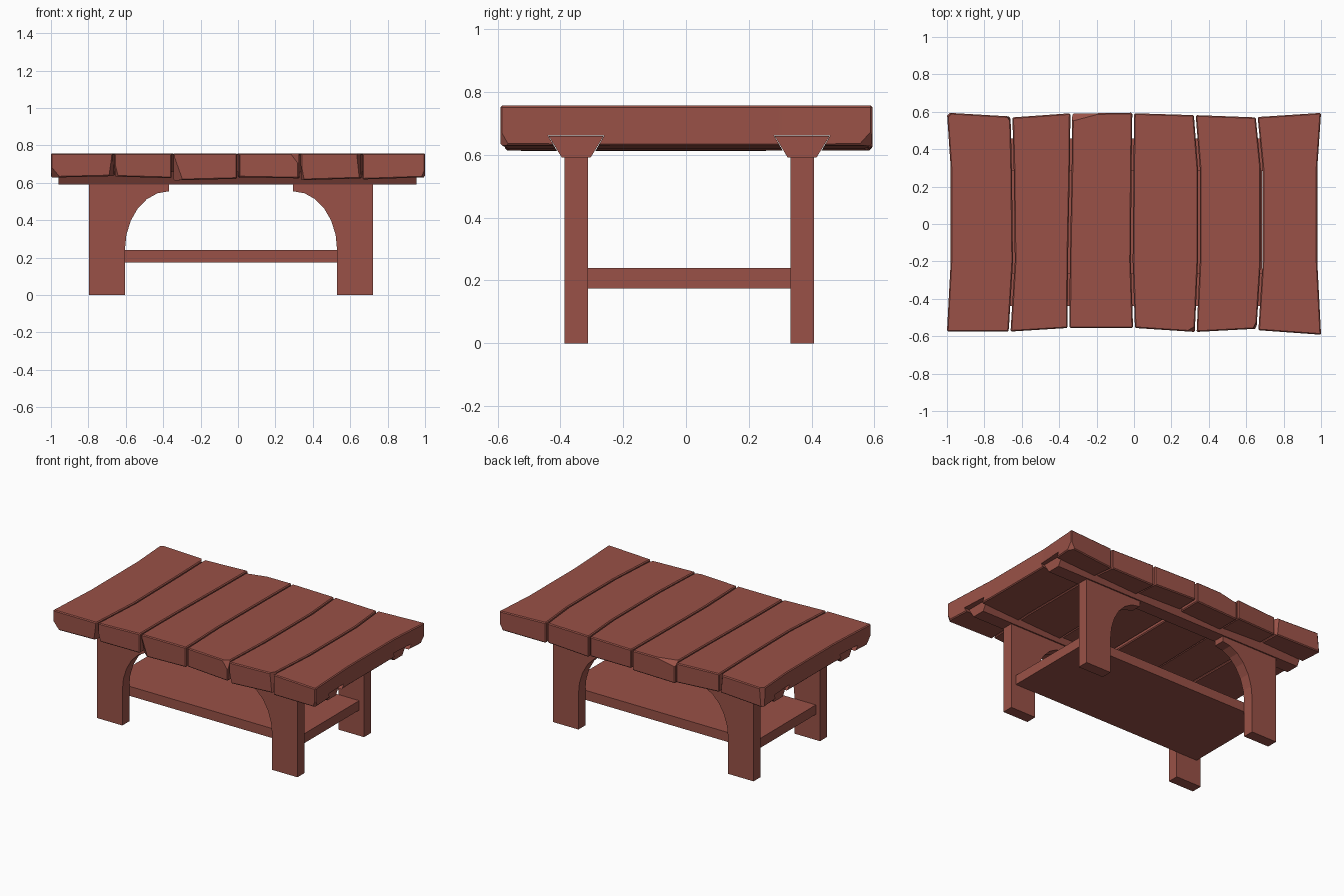
import bpy, bmesh, math
from mathutils import Vector

if "Cube" in bpy.data.objects:
    bpy.data.objects.remove(bpy.data.objects["Cube"])

wood = bpy.data.materials.new("red brown wood")
wood.diffuse_color = (0.32, 0.083, 0.063, 1)
wood.use_nodes = True
wood.node_tree.nodes["Principled BSDF"].inputs["Base Color"].default_value = wood.diffuse_color

CX = -0.0375                      # centre of the underframe in x
RAIL_Y = (-0.35, 0.37)            # rail / leg lines


def finish(name, bm):
    bmesh.ops.recalc_face_normals(bm, faces=bm.faces)
    me = bpy.data.meshes.new(name)
    bm.to_mesh(me)
    bm.free()
    me.materials.append(wood)
    ob = bpy.data.objects.new(name, me)
    bpy.context.collection.objects.link(ob)
    return ob


def prism(profile, offset):
    """Closed solid: planar profile points swept along an offset vector."""
    bm = bmesh.new()
    f = bm.faces.new([bm.verts.new(p) for p in profile])
    ext = bmesh.ops.extrude_face_region(bm, geom=[f], use_keep_orig=True)
    vs = [v for v in ext["geom"] if isinstance(v, bmesh.types.BMVert)]
    bmesh.ops.translate(bm, vec=offset, verts=vs)
    bmesh.ops.recalc_face_normals(bm, faces=bm.faces)
    return bm


def dovetail(name, y, x0, x1, grow=0.0):
    zb, zt = 0.592 - grow, 0.66 + grow
    b, t = 0.046 + grow, 0.0875 + grow
    pts = [(x0, y - b, zb), (x0, y + b, zb), (x0, y + t, zt), (x0, y - t, zt)]
    return finish(name, prism(pts, (x1 - x0, 0, 0)))


# Tabletop planks: wavy seams between them, sampled at front, -0.2, 0.3, back
seams = [(-1.0, -0.98, -0.98, -1.0), (-0.665, -0.642, -0.648, -0.655),
         (-0.35, -0.348, -0.338, -0.335), (0.0, -0.012, -0.008, -0.004),
         (0.33, 0.347, 0.347, 0.325), (0.66, 0.683, 0.683, 0.656),
         (1.0, 0.98, 0.98, 1.0)]
front_y = [(-0.575, -0.575), (-0.575, -0.556), (-0.556, -0.556),
           (-0.556, -0.577), (-0.577, -0.56), (-0.568, -0.592)]
back_y = [(0.595, 0.575), (0.57, 0.592), (0.59, 0.595),
          (0.592, 0.582), (0.582, 0.57), (0.572, 0.594)]
bottom_z = [(0.628, 0.636), (0.634, 0.625), (0.613, 0.622),
            (0.63, 0.624), (0.614, 0.624), (0.618, 0.63)]
# Chipped corners: plank, side x, side y, side z, cut sizes along x / y / z
chips = [(0, -1, -1, -1, .05, .05, .06), (0, 1, -1, -1, .02, .07, .14),
         (0, -1, 1, 1, .03, .03, .3), (0, 1, 1, 1, .02, .03, .2),
         (2, -1, -1, -1, .05, .04, .14), (2, -1, 1, 1, .15, .04, .03),
         (3, 1, -1, 1, .05, .03, .06), (4, -1, -1, -1, .02, .05, .1),
         (5, 1, 1, -1, .03, .05, .05), (5, 1, -1, -1, .02, .03, .05),
         (1, -1, -1, -1, .02, .04, .08), (4, 1, -1, 1, .02, .04, .2)]

slots = [dovetail("slot_cutter", y, -1.2, 1.2, 0.002) for y in RAIL_Y]
for i in range(6):
    gl, gr = (0.005 if i else 0), (0.005 if i < 5 else 0)
    ls, rs = seams[i], seams[i + 1]
    (fl, fr), (bl, br) = front_y[i], back_y[i]
    outline = ([(x + gl, y) for x, y in zip(ls, (fl, -0.2, 0.3, bl))]
               + [(x - gr, y) for x, y in zip(rs[::-1], (br, 0.3, -0.2, fr))])
    za, zb = bottom_z[i]
    bm = prism([(x, y, 0.758) for x, y in outline], (0, 0, -0.13))
    for v in bm.verts:            # sloping underside
        if v.co.z < 0.7:
            k = (v.co.x - ls[0]) / (rs[0] - ls[0])
            v.co.z = za + (zb - za) * k
    corner = {(-1, -1): outline[0], (-1, 1): outline[3],
              (1, 1): outline[4], (1, -1): outline[7]}
    bmesh.ops.bevel(bm, geom=bm.edges[:], offset=0.006, segments=1,
                    affect='EDGES', profile=0.5)
    for p, sx, sy, sz, cx, cy, cz in chips:
        if p != i:
            continue
        x, y = corner[(sx, sy)]
        z = 0.758 if sz > 0 else (za if sx < 0 else zb)
        n = Vector((sx / cx, sy / cy, sz / cz)).normalized()
        res = bmesh.ops.bisect_plane(
            bm, geom=bm.verts[:] + bm.edges[:] + bm.faces[:], dist=1e-5,
            plane_co=(x - sx * cx, y, z), plane_no=n, clear_outer=True)
        rim = [e for e in res["geom_cut"] if isinstance(e, bmesh.types.BMEdge)]
        bmesh.ops.holes_fill(bm, edges=rim, sides=0)
    plank = finish(f"top_plank_{i + 1}", bm)
    # dovetail slots for the rails
    for s in slots:
        m = plank.modifiers.new("slot", 'BOOLEAN')
        m.operation, m.solver, m.object = 'DIFFERENCE', 'EXACT', s
    dg = bpy.context.evaluated_depsgraph_get()
    cut = bpy.data.meshes.new_from_object(plank.evaluated_get(dg))
    plank.modifiers.clear()
    plank.data = cut
    cut.materials.clear()
    cut.materials.append(wood)
    for poly in cut.polygons:
        poly.material_index = 0
for s in slots:
    bpy.data.objects.remove(s)

# Dovetail rails and arched legs
arch = [(-0.37 - 0.235 * math.cos(a), 0.24 + 0.315 * math.sin(a))
        for a in (math.radians(15 * k) for k in range(7))]
leg = [(-0.797, 0.592), (-0.797, 0), (-0.605, 0)] + arch + [(-0.37, 0.592)]
for side, y in zip(("front", "back"), RAIL_Y):
    dovetail(f"{side}_rail", y, -0.96, 0.955)
    for end, mirrored in (("left", False), ("right", True)):
        pts = [(2 * CX - x if mirrored else x, y - 0.0375, z) for x, z in leg]
        finish(f"{side}_{end}_leg", prism(pts, (0, 0.075, 0)))

# Lower shelf between the legs
finish("shelf", prism([(-0.765, -0.3125, 0.175), (0.685, -0.3125, 0.175),
                       (0.685, 0.3325, 0.175), (-0.765, 0.3325, 0.175)],
                      (0, 0, 0.065)))
